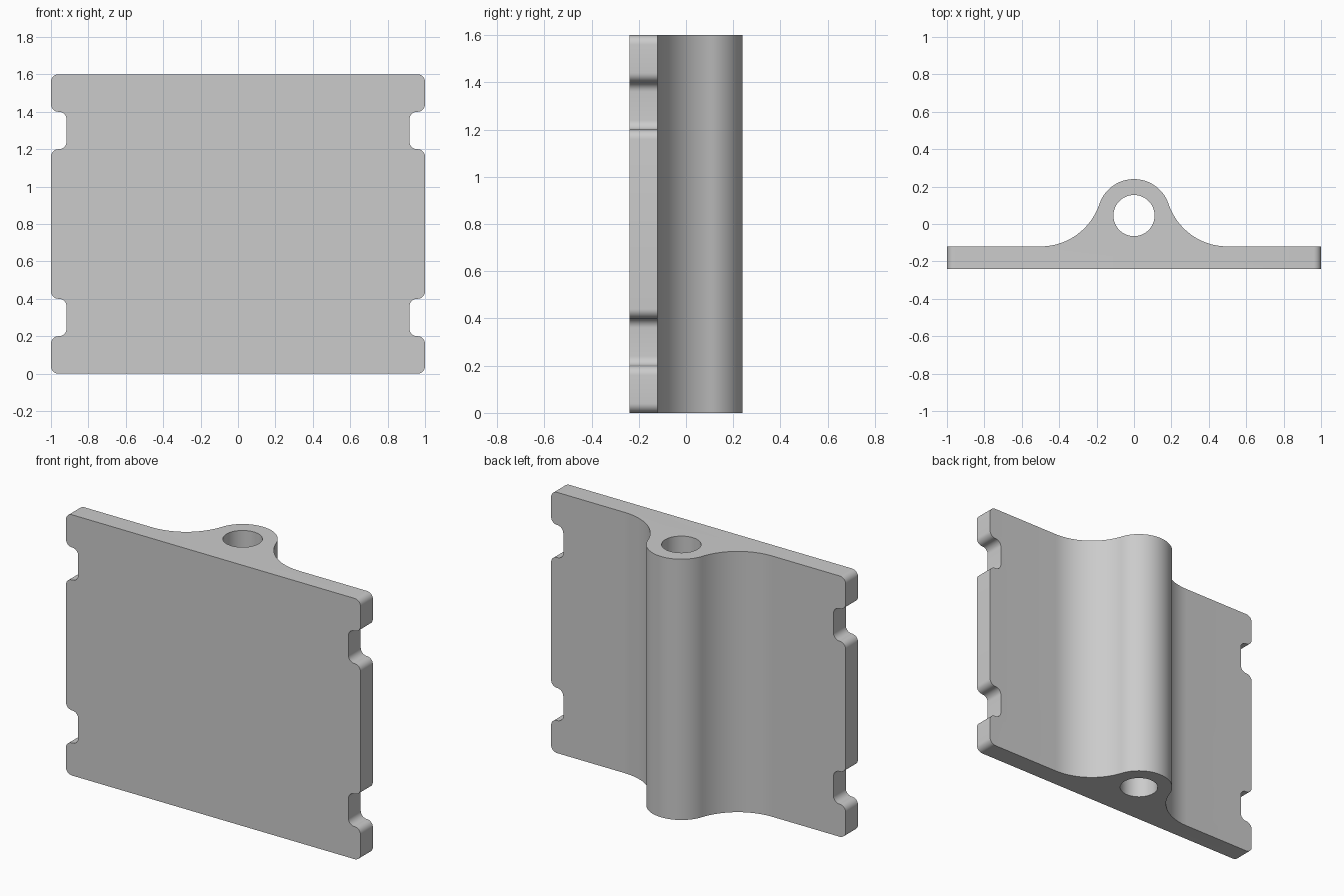
import bpy, bmesh
from math import radians, cos, sin, atan2, degrees
from mathutils import Vector

cube = bpy.data.objects.get("Cube")
if cube:
    bpy.data.objects.remove(cube)

HEIGHT, FRONT, BACK = 1.6, -0.24, -0.12
CORNER = 0.04                        # rounding of plate corners and notches
BARREL_Y, BARREL_R, BORE_R = 0.045, 0.195, 0.11
FOOT_X = 0.5                         # where the fillet meets the plate

grey = bpy.data.materials.new("grey")
grey.use_nodes = True
colour = (0.6, 0.6, 0.6, 1)
grey.diffuse_color = colour
grey.node_tree.nodes["Principled BSDF"].inputs["Base Color"].default_value = colour


def arc(cx, cy, r, start, end, steps):
    angles = [radians(start + (end - start) * i / steps) for i in range(steps + 1)]
    return [(cx + r * cos(a), cy + r * sin(a)) for a in angles]


def prism(name, points, place, sweep):
    """Extrude a closed 2D outline along the sweep vector."""
    bm = bmesh.new()
    face = bm.faces.new([bm.verts.new(place(*p)) for p in points])
    out = bmesh.ops.extrude_face_region(bm, geom=[face])
    moved = [v for v in out["geom"] if isinstance(v, bmesh.types.BMVert)]
    bmesh.ops.translate(bm, verts=moved, vec=Vector(sweep))
    bmesh.ops.recalc_face_normals(bm, faces=bm.faces)
    mesh = bpy.data.meshes.new(name)
    bm.to_mesh(mesh)
    bm.free()
    mesh.materials.append(grey)
    obj = bpy.data.objects.new(name, mesh)
    bpy.context.collection.objects.link(obj)
    return obj


def combine(obj, other, operation):
    mod = obj.modifiers.new(operation, 'BOOLEAN')
    mod.object, mod.operation, mod.solver = other, operation, 'EXACT'
    bpy.ops.object.modifier_apply(modifier=mod.name)
    bpy.data.objects.remove(other)


def mirrored(half):
    return half + [(-x, y) for x, y in reversed(half)]


# Cross-section: plate with a barrel blended in by tangent fillets
drop = BARREL_Y - BACK
fillet_r = (FOOT_X ** 2 + drop ** 2 - BARREL_R ** 2) / (2 * (drop + BARREL_R))
fillet_y = BACK + fillet_r
lean = degrees(atan2(fillet_y - BARREL_Y, FOOT_X))
section = [(1.1, FRONT), (1.1, BACK)]
section += arc(FOOT_X, fillet_y, fillet_r, 270, 180 + lean, 20)
section += arc(0, BARREL_Y, BARREL_R, lean, 88, 20)[1:]
bracket = prism("hinge_plate", mirrored(section),
                lambda x, y: (x, y, -0.1), (0, 0, HEIGHT + 0.2))

# Front outline: rounded corners and two soft-edged notches on each side
c, notch_x = CORNER, 0.917
edge = arc(1 - c, c, c, -90, 0, 8)
for low in (0.2, 1.2):
    high = low + 0.2
    edge += arc(1 - c, low - c, c, 0, 90, 8)
    edge += arc(notch_x + c, low + c, c, 270, 180, 8)
    edge += arc(notch_x + c, high - c, c, 180, 90, 8)
    edge += arc(1 - c, high + c, c, 270, 360, 8)
edge += arc(1 - c, HEIGHT - c, c, 0, 90, 8)
outline = prism("outline_cutter", mirrored(edge),
                lambda x, z: (x, -0.5, z), (0, 1, 0))

# Bore through the barrel
bore = prism("bore_cutter", arc(0, BARREL_Y, BORE_R, 0, 360, 48)[:-1],
             lambda x, y: (x, y, -0.2), (0, 0, HEIGHT + 0.4))

bpy.ops.object.select_all(action='DESELECT')
bpy.context.view_layer.objects.active = bracket
bracket.select_set(True)
combine(bracket, outline, 'INTERSECT')
combine(bracket, bore, 'DIFFERENCE')
bpy.ops.object.shade_smooth_by_angle(angle=radians(30))
